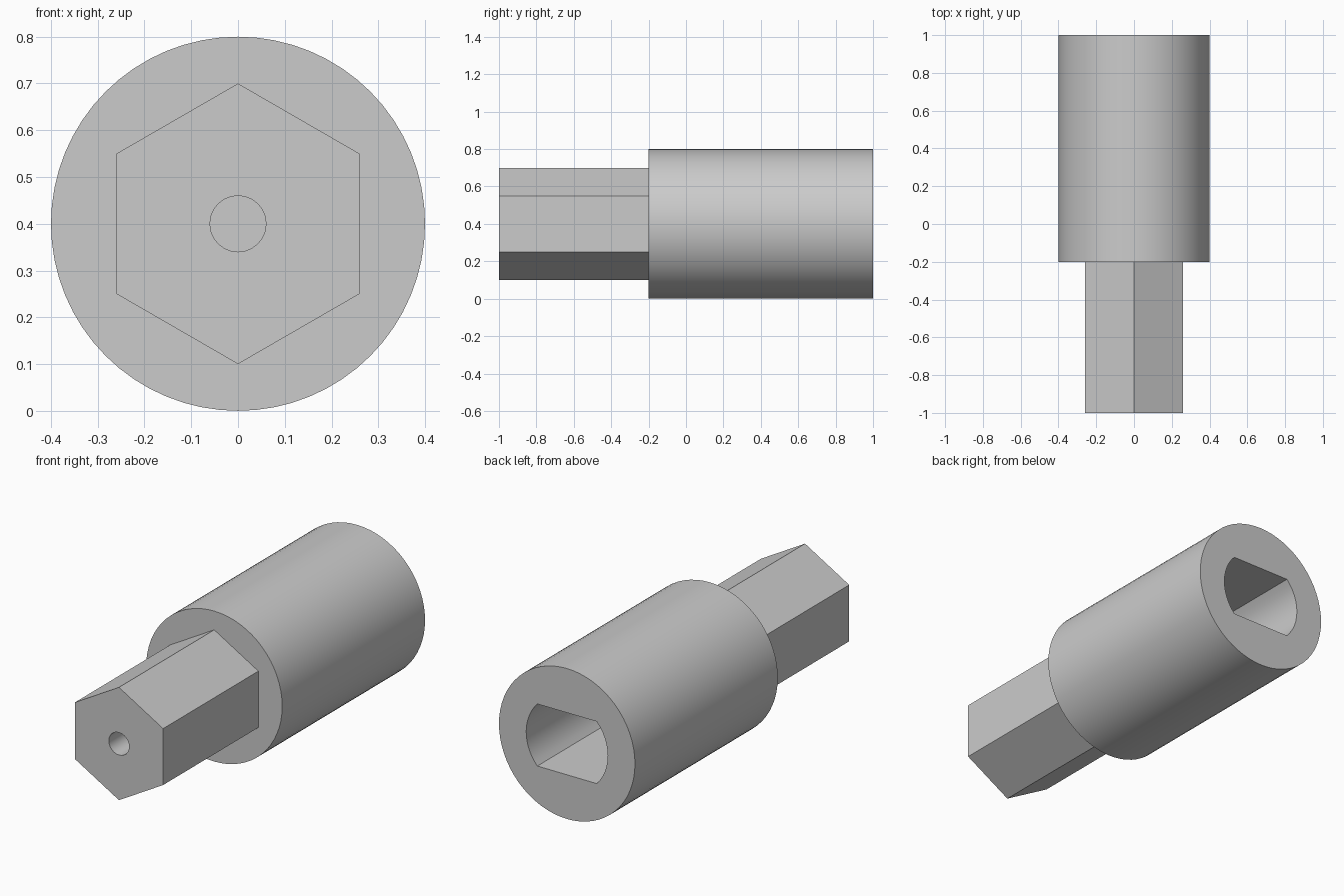
import bpy
import bmesh
from math import sin, cos, asin, pi, radians

cube = bpy.data.objects.get("Cube")
if cube:
    bpy.data.objects.remove(cube, do_unlink=True)

AXIS_Z = 0.4

steel = bpy.data.materials.new("plain_grey")
steel.use_nodes = True
GREY = (0.6, 0.6, 0.6, 1)
steel.diffuse_color = GREY
steel.node_tree.nodes["Principled BSDF"].inputs["Base Color"].default_value = GREY


def arc(radius, start, end, count):
    """Points on an arc in the x-z plane, both ends included."""
    angles = [start + (end - start) * i / (count - 1) for i in range(count)]
    return [(radius * cos(a), radius * sin(a)) for a in angles]


def polygon(radius, sides):
    """Regular polygon with one corner pointing up."""
    return arc(radius, pi / 2, pi / 2 + 2 * pi, sides + 1)[:-1]


def prism(name, profile, front, back):
    """Extrude an x-z profile along y."""
    bm = bmesh.new()
    face = bm.faces.new([bm.verts.new((x, front, z + AXIS_Z)) for x, z in profile])
    ext = bmesh.ops.extrude_face_region(bm, geom=[face], use_keep_orig=True)
    moved = [v for v in ext["geom"] if isinstance(v, bmesh.types.BMVert)]
    bmesh.ops.translate(bm, verts=moved, vec=(0, back - front, 0))
    bmesh.ops.recalc_face_normals(bm, faces=bm.faces)
    mesh = bpy.data.meshes.new(name)
    bm.to_mesh(mesh)
    bm.free()
    mesh.materials.append(steel)
    obj = bpy.data.objects.new(name, mesh)
    bpy.context.collection.objects.link(obj)
    return obj


def combine(target, tool, operation):
    """Apply a boolean and discard the tool object."""
    mod = target.modifiers.new(operation, "BOOLEAN")
    mod.operation = operation
    mod.solver = "EXACT"
    mod.object = tool
    tool.hide_render = True
    bpy.ops.object.select_all(action="DESELECT")
    bpy.context.view_layer.objects.active = target
    target.select_set(True)
    bpy.ops.object.modifier_apply(modifier=mod.name)
    bpy.data.objects.remove(tool, do_unlink=True)


# Round body with a two-flat socket in its back end
body = prism("socket_body", polygon(0.4, 64), -0.2, 1.0)
SOCKET_R, FLAT = 0.24, 0.165
corner = asin(FLAT / SOCKET_R)
socket = arc(SOCKET_R, -corner, corner, 13) + arc(SOCKET_R, pi - corner, pi + corner, 13)
combine(body, prism("socket_cutter", socket, 0.2, 1.1), "DIFFERENCE")

# Hexagonal shank with a small blind bore in its front end
shank = prism("hex_shank", polygon(0.3, 6), -1.0, -0.2)
combine(shank, prism("bore_cutter", polygon(0.06, 24), -1.1, -0.5), "DIFFERENCE")

# Smooth curved walls, crisp corners
for part in (body, shank):
    bpy.ops.object.select_all(action="DESELECT")
    bpy.context.view_layer.objects.active = part
    part.select_set(True)
    bpy.ops.object.shade_smooth_by_angle(angle=radians(30))
